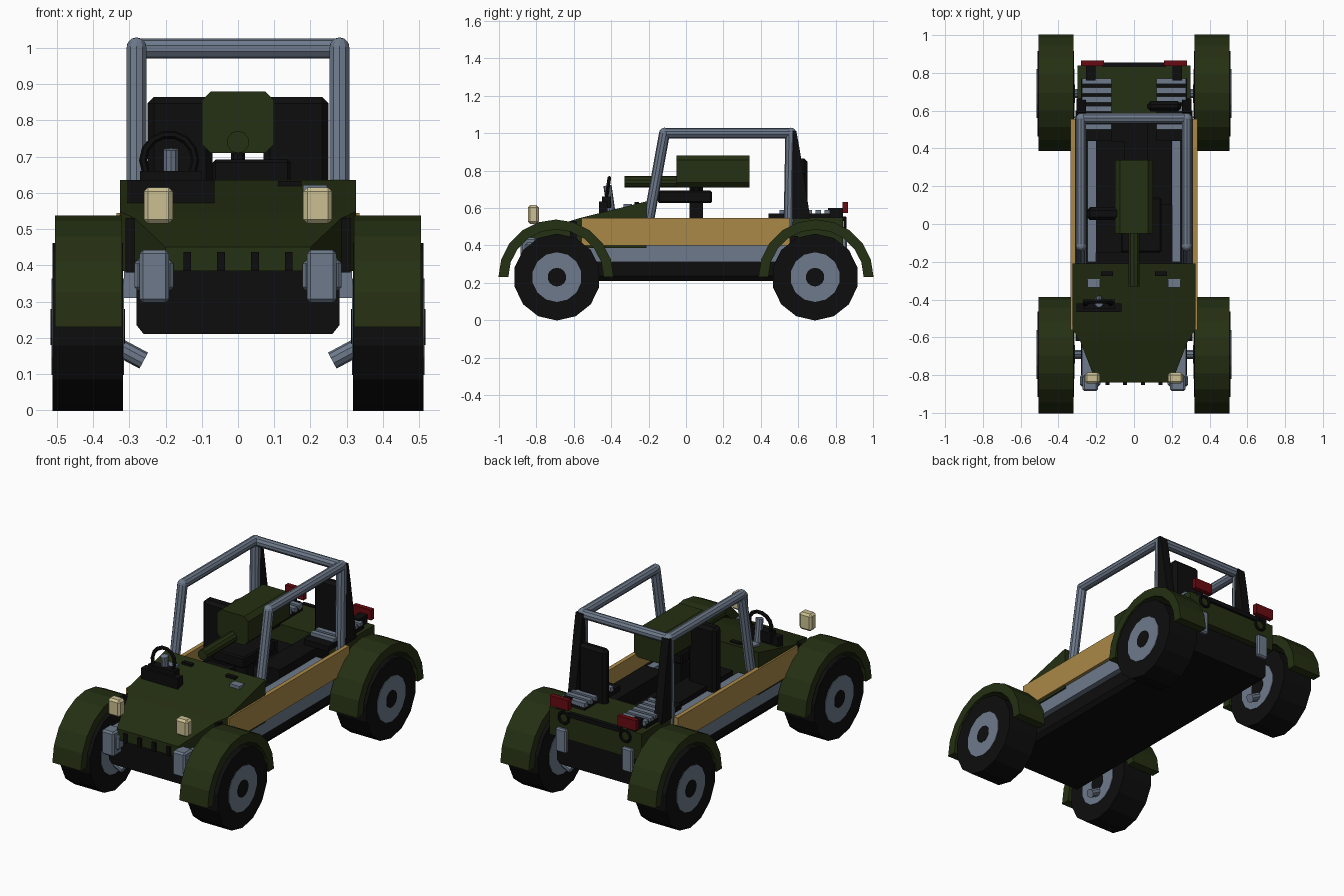
import bpy, bmesh, math
from mathutils import Vector

old = bpy.data.objects.get("Cube")
if old:
    bpy.data.objects.remove(old)


def material(name, rgb):
    m = bpy.data.materials.new(name)
    m.use_nodes = True
    col = (*rgb, 1)
    m.diffuse_color = col
    m.node_tree.nodes["Principled BSDF"].inputs["Base Color"].default_value = col
    return m


GREEN = material("olive green", (0.018, 0.029, 0.006))
BLACK = material("black", (0.004, 0.004, 0.004))
STEEL = material("steel grey", (0.155, 0.195, 0.26))
TAN = material("tan", (0.40, 0.25, 0.065))
CREAM = material("cream", (0.60, 0.53, 0.29))
RED = material("dark red", (0.14, 0.003, 0.005))


def finish(name, bm, mat):
    bmesh.ops.recalc_face_normals(bm, faces=bm.faces)
    me = bpy.data.meshes.new(name)
    bm.to_mesh(me)
    bm.free()
    me.materials.append(mat)
    ob = bpy.data.objects.new(name, me)
    bpy.context.collection.objects.link(ob)
    return ob


def box(name, mat, x, y, z, bevel=0):
    """Box from (min, max) pairs, optionally chamfered."""
    bm = bmesh.new()
    bmesh.ops.create_cube(bm, size=1)
    for v in bm.verts:
        v.co = [r[0] if c < 0 else r[1] for c, r in zip(v.co, (x, y, z))]
    if bevel:
        bmesh.ops.bevel(bm, geom=list(bm.edges), offset=bevel, segments=1, affect='EDGES')
    return finish(name, bm, mat)


def pair(name, mat, x, y, z, bevel=0):
    box("left_" + name, mat, x, y, z, bevel)
    box("right_" + name, mat, (-x[1], -x[0]), y, z, bevel)


def loft(name, mat, rings):
    """Skin between rings of equal point count, capped at both ends."""
    bm = bmesh.new()
    rows = [[bm.verts.new(p) for p in r] for r in rings]
    n = len(rows[0])
    for a, b in zip(rows, rows[1:]):
        for i in range(n):
            j = (i + 1) % n
            bm.faces.new((a[i], a[j], b[j], b[i]))
    bm.faces.new(rows[0])
    bm.faces.new(rows[-1])
    return finish(name, bm, mat)


def tube(name, mat, a, b, r, sides=10):
    a, b = Vector(a), Vector(b)
    q = (b - a).to_track_quat('Z', 'Y')
    circle = [q @ Vector((r * math.cos(t), r * math.sin(t), 0))
              for t in (2 * math.pi * (i + 0.5) / sides for i in range(sides))]
    return loft(name, mat, [[p + c for c in circle] for p in (a, b)])


def ring(name, mat, loc, r, thick, tilt):
    bpy.ops.mesh.primitive_torus_add(location=loc, rotation=(tilt, 0, 0), major_radius=r,
                                     minor_radius=thick, major_segments=14, minor_segments=6)
    ob = bpy.context.object
    ob.name = name
    ob.data.materials.append(mat)


def ball(name, mat, loc, r):
    bm = bmesh.new()
    bmesh.ops.create_uvsphere(bm, u_segments=10, v_segments=6, radius=r)
    bmesh.ops.translate(bm, verts=bm.verts, vec=loc)
    finish(name, bm, mat)


# Chassis and floor
belly = [(-0.26, 0.21), (0.26, 0.21), (0.28, 0.235), (0.28, 0.4), (-0.28, 0.4), (-0.28, 0.235)]
loft("chassis", BLACK, [[(x, y, z) for x, z in belly] for y in (-0.8, 0.8)])
box("cabin_floor", BLACK, (-0.31, 0.31), (-0.56, 0.6), (0.38, 0.45))
pair("wheel_well", BLACK, (0.25, 0.31), (-0.62, -0.5), (0.38, 0.53))
pair("sill", STEEL, (0.28, 0.315), (-0.57, 0.57), (0.31, 0.41))
pair("side_panel", TAN, (0.31, 0.335), (-0.56, 0.555), (0.4, 0.545))
pair("inner_rail", STEEL, (0.2, 0.245), (-0.2, 0.44), (0.45, 0.49))

# Hood narrowing to the nose
hood = [(-0.84, 0.2, 0.45), (-0.62, 0.285, 0.53), (-0.56, 0.325, 0.548), (-0.21, 0.325, 0.635)]
loft("hood", GREEN, [[(-w, y, 0.385), (w, y, 0.385), (w, y, z), (-w, y, z)] for y, w, z in hood])
for i, x in enumerate((-0.14, -0.047, 0.047, 0.14)):
    box(f"grille_tooth_{i + 1}", BLACK, (x - 0.011, x + 0.011), (-0.853, -0.83), (0.385, 0.437))
pair("hood_plate", STEEL, (0.18, 0.245), (-0.335, -0.29), (0.59, 0.622))
pair("hood_vent", BLACK, (0.11, 0.175), (-0.275, -0.25), (0.6, 0.632))

# Rear body, vents and tail fittings
box("rear_body", GREEN, (-0.3, 0.3), (0.56, 0.84), (0.39, 0.55))
box("rear_bumper", BLACK, (-0.17, 0.17), (0.83, 0.855), (0.53, 0.555))
pair("vent_base", BLACK, (0.12, 0.28), (0.44, 0.77), (0.54, 0.57))
for i in range(6):
    y = 0.5 + i * 0.048
    pair(f"vent_slat_{i + 1}", STEEL, (0.12, 0.275), (y, y + 0.03), (0.565, 0.59))
pair("tail_lamp_stem", BLACK, (0.205, 0.255), (0.76, 0.84), (0.54, 0.6))
pair("tail_lamp", RED, (0.16, 0.28), (0.837, 0.865), (0.572, 0.632))
pair("rear_box", STEEL, (0.18, 0.25), (0.83, 0.86), (0.31, 0.45), 0.008)

# Front lamps and lower boxes
pair("headlamp", CREAM, (0.18, 0.26), (-0.845, -0.787), (0.515, 0.615), 0.012)
pair("front_box", STEEL, (0.178, 0.286), (-0.86, -0.8), (0.33, 0.415), 0.01)
pair("front_box_core", STEEL, (0.19, 0.272), (-0.885, -0.8), (0.297, 0.442), 0.01)
pair("front_bracket", STEEL, (0.22, 0.275), (-0.81, -0.62), (0.35, 0.42))

# Dashboard and steering wheel
box("dashboard", BLACK, (-0.305, -0.065), (-0.465, -0.42), (0.56, 0.635))
box("dashboard_top", BLACK, (-0.27, -0.1), (-0.45, -0.4), (0.6, 0.66))
ring("steering_wheel", BLACK, (-0.19, -0.42, 0.69), 0.072, 0.011, math.radians(82))
tube("steering_column", STEEL, (-0.185, -0.4, 0.58), (-0.185, -0.42, 0.72), 0.022)

# Seats
box("right_seat_back", BLACK, (-0.25, -0.07), (0.02, 0.09), (0.45, 0.865), 0.018)
box("left_seat_back", BLACK, (0.07, 0.25), (0.595, 0.65), (0.5, 0.865), 0.018)
box("right_seat", BLACK, (-0.2, -0.05), (-0.15, 0.44), (0.44, 0.52))
box("left_seat", BLACK, (0.07, 0.2), (0.1, 0.56), (0.44, 0.54))

# Mounted turret
box("turret_post", BLACK, (-0.03, 0.04), (0.02, 0.09), (0.45, 0.64))
box("turret_saddle", BLACK, (-0.07, 0.145), (-0.15, 0.14), (0.625, 0.692), 0.008)
tube("turret_pin", BLACK, (0, 0.055, 0.68), (0, 0.055, 0.73), 0.02)
cut = 0.025
corner = [(0.1, 0.71 + cut), (0.1, 0.88 - cut), (0.1 - cut, 0.88), (cut - 0.1, 0.88),
          (-0.1, 0.88 - cut), (-0.1, 0.71 + cut), (cut - 0.1, 0.71), (0.1 - cut, 0.71)]
loft("turret_body", GREEN, [[(x, y, z) for x, z in corner] for y in (-0.05, 0.34)])
tube("turret_barrel", GREEN, (0, -0.33, 0.74), (0, -0.04, 0.74), 0.031)

# Roll cage with rear fins
tube("cage_crossbar", STEEL, (-0.28, 0.56, 0.998), (0.28, 0.56, 0.998), 0.028)
for side, s in (("left", 1), ("right", -1)):
    x = s * 0.28
    tube(side + "_cage_front_post", STEEL, (x, -0.2, 0.53), (x, -0.115, 1.0), 0.029)
    tube(side + "_cage_rail", STEEL, (x, -0.115, 1.0), (x, 0.56, 1.0), 0.028)
    tube(side + "_cage_rear_post", STEEL, (x, 0.55, 0.45), (x, 0.56, 1.0), 0.029)
    for i, y in enumerate((-0.115, 0.56)):
        ball(f"{side}_cage_joint_{i + 1}", STEEL, (x, y, 1.0), 0.029)
    fin = [(0.57, 0.54), (0.665, 0.54), (0.61, 0.9), (0.59, 1.01), (0.57, 1.01)]
    loft(side + "_cage_fin", BLACK, [[(x + d, y, z) for y, z in fin] for d in (-0.025, 0.025)])
    ring(side + "_tow_ring", BLACK, (s * 0.2, 0.85, 0.515), 0.032, 0.008, math.radians(90))

    # Wheels, arches and struts
    for end, y in (("front", -0.69), ("rear", 0.69)):
        n = f"{side}_{end}_"
        tube(n + "tyre", BLACK, (s * 0.317, y, 0.23), (s * 0.512, y, 0.23), 0.232, 14)
        tube(n + "rim", STEEL, (s * 0.314, y, 0.23), (s * 0.515, y, 0.23), 0.133, 14)
        tube(n + "hub", BLACK, (s * 0.312, y, 0.23), (s * 0.517, y, 0.23), 0.05, 14)
        tube(n + "strut", STEEL, (s * 0.34, y, 0.18), (s * 0.26, y, 0.137), 0.025)
        arch = []
        cy = math.copysign(0.695, y)
        for i in range(11):
            t = math.pi * i / 10
            arch.append([(s * w, cy + r * math.cos(t), 0.23 + r * math.sin(t))
                         for w, r in ((0.32, 0.308), (0.505, 0.308), (0.505, 0.255), (0.32, 0.255))])
        loft(n + "arch", GREEN, arch)
